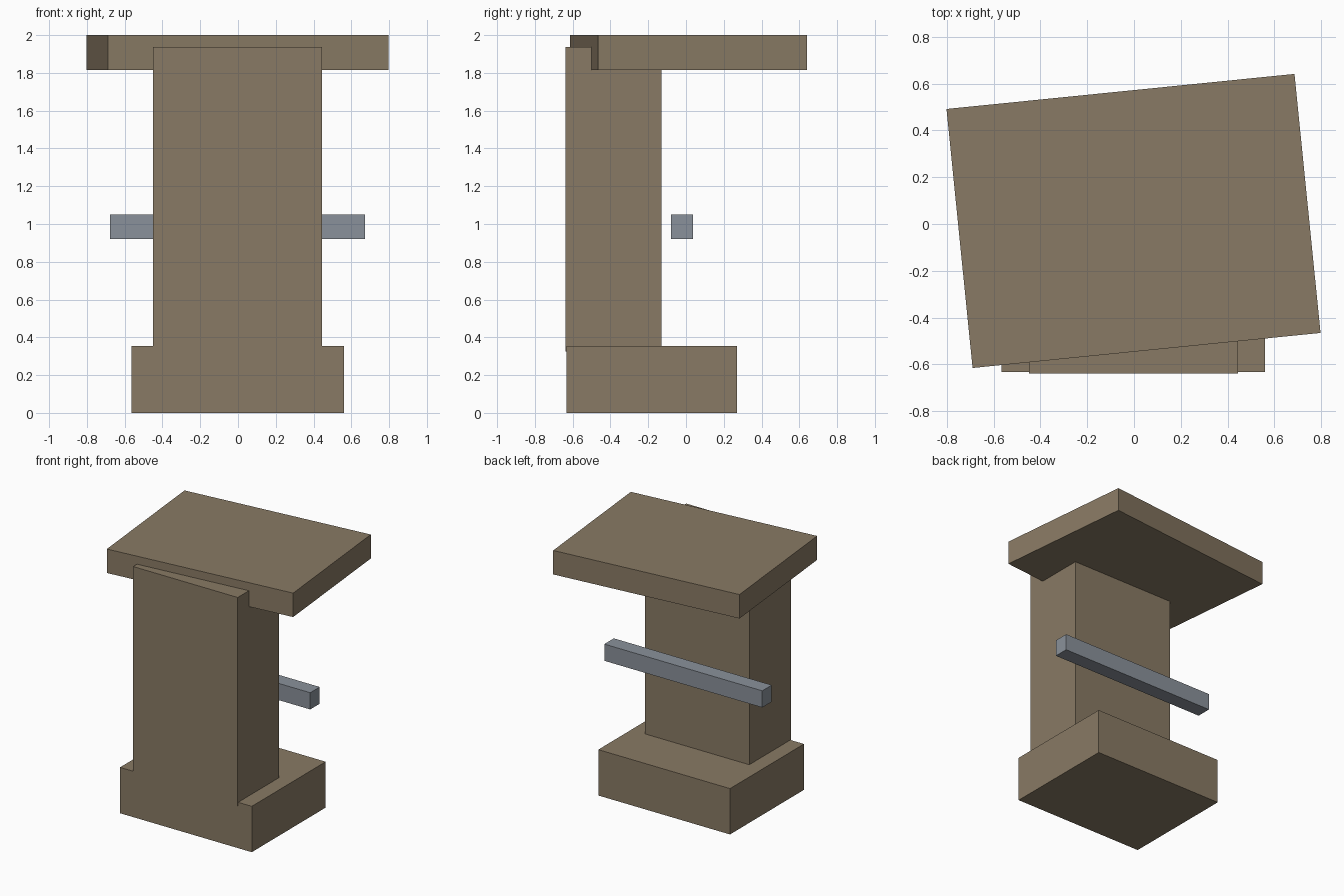
import bpy
import bmesh
import math
from mathutils import Matrix

if "Cube" in bpy.data.objects:
    bpy.data.objects.remove(bpy.data.objects["Cube"])


def material(name, rgb):
    m = bpy.data.materials.new(name)
    m.diffuse_color = (*rgb, 1.0)
    m.use_nodes = True
    m.node_tree.nodes["Principled BSDF"].inputs["Base Color"].default_value = m.diffuse_color
    return m


wood = material("brown wood", (0.25, 0.195, 0.128))
steel = material("grey metal", (0.255, 0.285, 0.325))


def box(name, lo, hi, mat, turn=0.0):
    """Flat box between two corners, turned about its own vertical axis."""
    size = [b - a for a, b in zip(lo, hi)]
    centre = [(a + b) / 2 for a, b in zip(lo, hi)]
    bm = bmesh.new()
    bmesh.ops.create_cube(bm, size=1.0, matrix=Matrix.Diagonal((*size, 1.0)))
    mesh = bpy.data.meshes.new(name)
    bm.to_mesh(mesh)
    bm.free()
    mesh.materials.append(mat)
    obj = bpy.data.objects.new(name, mesh)
    obj.location = centre
    obj.rotation_euler.z = math.radians(turn)
    bpy.context.collection.objects.link(obj)
    return obj


# Base block and upright column
box("base", (-0.565, -0.632, 0.0), (0.56, 0.27, 0.354), wood)
box("column", (-0.449, -0.638, 0.326), (0.444, -0.131, 1.938), wood)

# Slightly turned top slab
box("top_slab", (-0.749, -0.543, 1.815), (0.745, 0.569, 2.0), wood, turn=5.75)

# Loose crossbar behind the column
box("crossbar", (-0.677, -0.079, 0.921), (0.672, 0.037, 1.05), steel)
